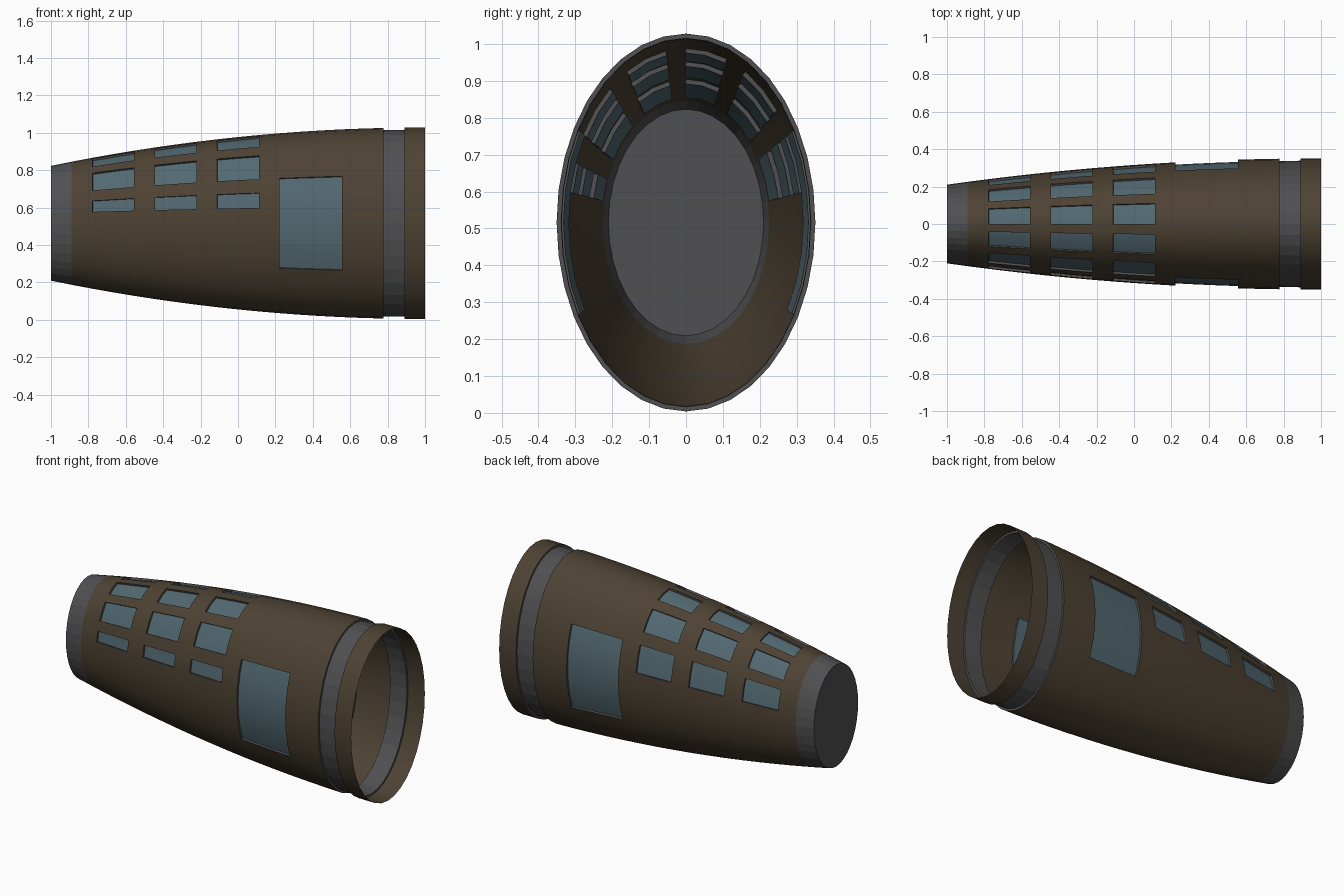
import bpy, bmesh, math

if "Cube" in bpy.data.objects:
    bpy.data.objects.remove(bpy.data.objects["Cube"])

SEG, ST = 36, 18            # sides around, stations along
CZ, RZ, RATIO = 0.516, 0.512, 0.685
DEPTH = 0.012               # how far glass and band are recessed
BROWN, GREY, GLASS = 0, 1, 2


def material(name, rgb):
    m = bpy.data.materials.new(name)
    m.diffuse_color = (*rgb, 1)
    m.use_nodes = True
    m.node_tree.nodes["Principled BSDF"].inputs["Base Color"].default_value = m.diffuse_color
    return m


bm = bmesh.new()

# Tapered elliptical skin, radius easing out towards the open end
rings = []
for i in range(ST + 1):
    x = -1 + 2 * i / ST
    r = RZ - 0.205 * ((1 - x) / 2) ** 2
    rings.append([bm.verts.new((x, RATIO * r * math.sin(math.tau * j / SEG),
                                CZ + r * math.cos(math.tau * j / SEG)))
                  for j in range(SEG)])
cell = {}
for i in range(ST):
    for j in range(SEG):
        k = (j + 1) % SEG
        f = bm.faces.new((rings[i][j], rings[i + 1][j], rings[i + 1][k], rings[i][k]))
        f.smooth = True
        cell[i, j] = f


def region(i0, i1, j0, j1):
    return [cell[i, j % SEG] for i in range(i0, i1) for j in range(j0, j1)]


def recess(faces, mat):
    """Colour a patch of skin and sink it, leaving grey walls."""
    bm.normal_update()
    walls = bmesh.ops.inset_region(bm, faces=faces, thickness=0, depth=-DEPTH,
                                   use_boundary=True)["faces"]
    for f in walls:
        f.material_index, f.smooth = GREY, False
    for f in faces:
        f.material_index, f.smooth = mat, mat == GLASS


# Small upper windows: three columns, staggered around the top
for i in (2, 5, 8):
    for j0, j1 in ((0, 2), (3, 5), (6, 8), (-3, -1), (-6, -4), (-8, -7)):
        recess(region(i, i + 2, j0, j1), GLASS)

# Large side windows
for j0 in (6, -12):
    recess(region(11, 14, j0, j0 + 6), GLASS)

# Recessed grey band near the open end
recess(region(16, 17, 0, SEG), GREY)

# Grey collar and closed small end
for f in region(0, 1, 0, SEG) + [bm.faces.new(rings[0])]:
    f.material_index, f.smooth = GREY, False

# Crisp edges wherever the colour changes
for e in bm.edges:
    if len({f.material_index for f in e.link_faces}) > 1:
        e.smooth = False

mesh = bpy.data.meshes.new("fuselage_section")
bm.to_mesh(mesh)
bm.free()
for m in (material("brown_skin", (0.075, 0.054, 0.033)),
          material("dark_grey", (0.08, 0.08, 0.084)),
          material("window_glass", (0.085, 0.14, 0.165))):
    mesh.materials.append(m)
obj = bpy.data.objects.new("fuselage_section", mesh)
bpy.context.collection.objects.link(obj)
